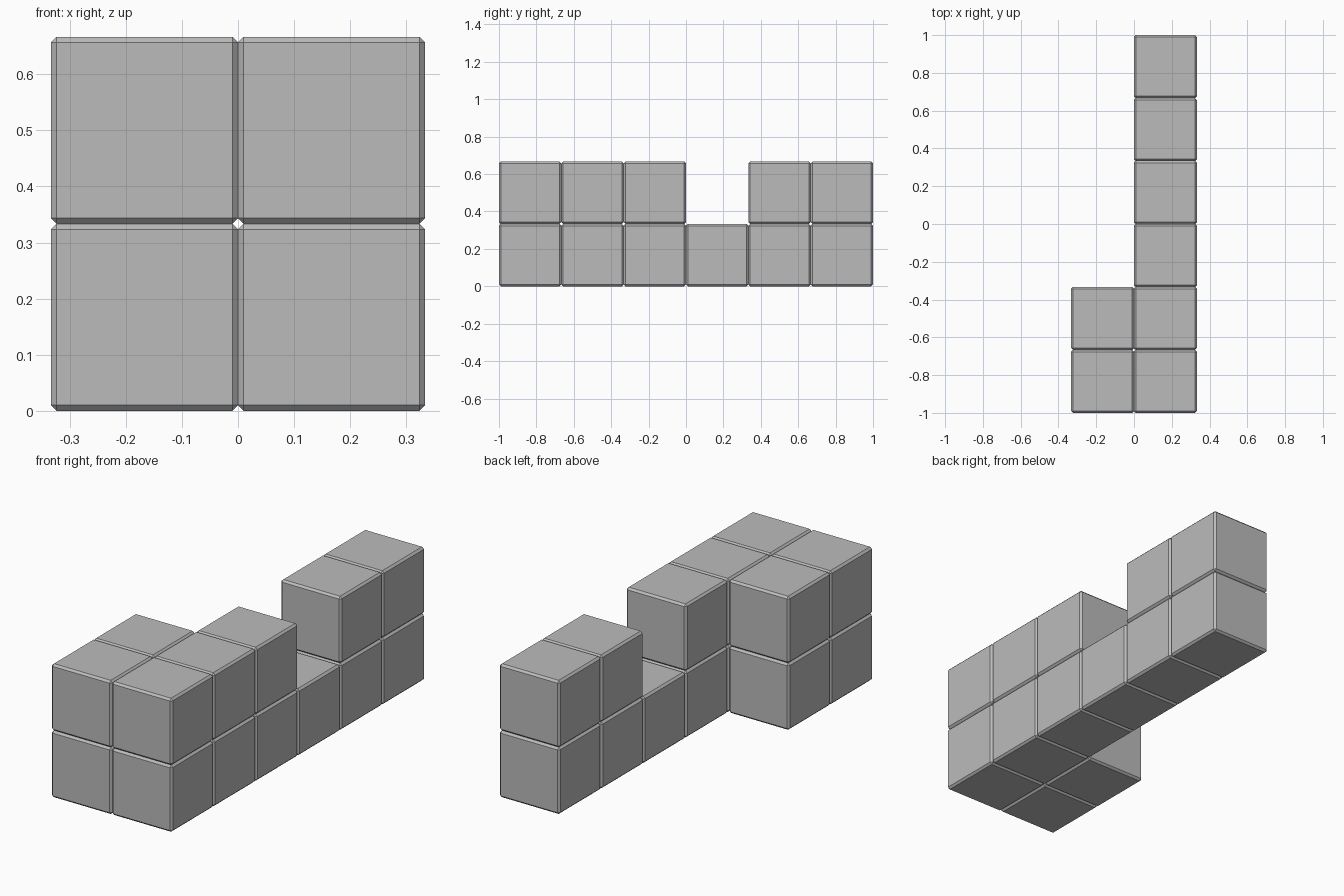
import bpy
import bmesh

default = bpy.data.objects.get("Cube")
if default:
    bpy.data.objects.remove(default, do_unlink=True)

SIZE = 1 / 3      # block edge length
CHAMFER = 0.01

# Single matte grey
grey = bpy.data.materials.new("mid_grey")
grey.use_nodes = True
colour = (0.5, 0.5, 0.5, 1)
grey.diffuse_color = colour
grey.node_tree.nodes["Principled BSDF"].inputs["Base Color"].default_value = colour

# Chamfered block shared by every part
block_mesh = bpy.data.meshes.new("chamfered_block")
bm = bmesh.new()
bmesh.ops.create_cube(bm, size=SIZE)
bmesh.ops.bevel(bm, geom=bm.edges[:], offset=CHAMFER, segments=1,
                affect='EDGES', profile=0.5)
bm.to_mesh(block_mesh)
bm.free()
block_mesh.materials.append(grey)


def add_block(name, column, row, layer):
    """Place a block on the grid: columns along x, rows along y, layers along z."""
    block = bpy.data.objects.new(name, block_mesh)
    block.location = ((column - 0.5) * SIZE, (row - 2.5) * SIZE, (layer + 0.5) * SIZE)
    bpy.context.collection.objects.link(block)


# Long wall, with a notch in its upper layer
NOTCH_ROW = 3
for row in range(6):
    add_block(f"lower_wall_block_{row + 1}", 1, row, 0)
    if row != NOTCH_ROW:
        add_block(f"upper_wall_block_{row + 1}", 1, row, 1)

# Side wing at the front, two blocks deep and two high
for row in range(2):
    for layer, level in enumerate(("lower", "upper")):
        add_block(f"{level}_wing_block_{row + 1}", 0, row, layer)
